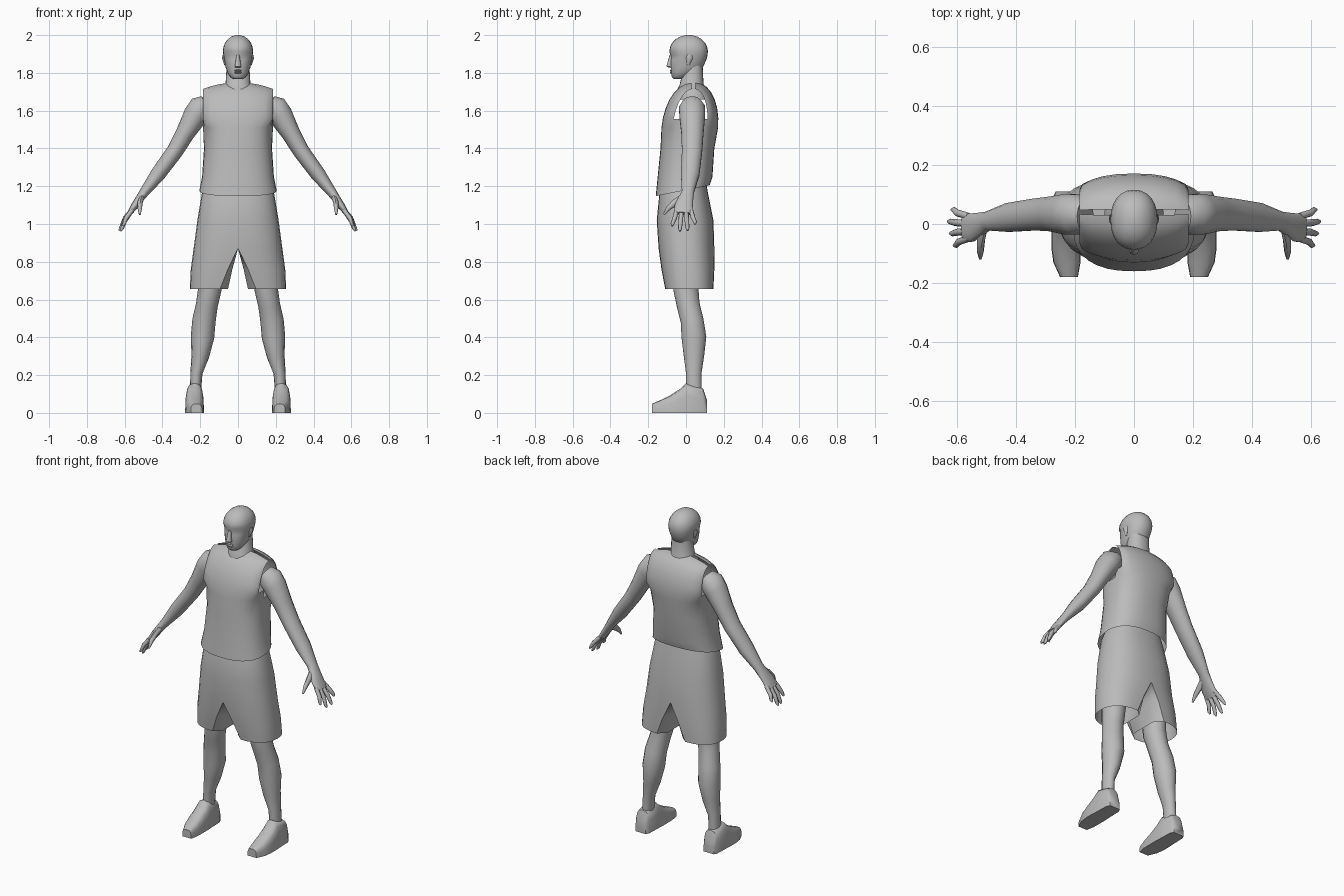
import bpy, bmesh
from math import sin, cos, pi, radians
from mathutils import Vector

cube = bpy.data.objects.get("Cube")
if cube:
    bpy.data.objects.remove(cube)

grey = bpy.data.materials.new("plain grey")
grey.use_nodes = True
grey.diffuse_color = (.5, .5, .5, 1)
grey.node_tree.nodes["Principled BSDF"].inputs["Base Color"].default_value = grey.diffuse_color


def power(value, exponent):
    return (1 if value >= 0 else -1) * abs(value) ** exponent


def oval(z, wide, front, back, sides=24, square=2.2):
    """Horizontal superellipse ring between a front and a back depth."""
    middle, depth = (front + back) / 2, (back - front) / 2
    angles = [2 * pi * i / sides for i in range(sides)]
    return [Vector((wide * power(cos(a), 2 / square), middle + depth * power(sin(a), 2 / square), z))
            for a in angles]


def half_oval(z, wide, front, back, gap=0):
    """Left half of a ring, closed by an inner wall at x = gap with rounded corners."""
    middle, depth = (front + back) / 2, (back - front) / 2
    edge = gap * 1.8
    angles = [pi * (i / 14 - .5) for i in range(15)]
    outer = [Vector((edge + (wide - edge) * max(cos(a), 0) ** .85, middle + depth * power(sin(a), .85), z))
             for a in angles]
    return outer + [Vector((gap, middle + depth * k, z)) for k in (.7, 0, -.7)]


def loft(name, rings, caps=True, mirror=False, drop=None):
    """Skin a list of rings; drop(face) tells which faces to leave open."""
    bm = bmesh.new()
    rows = [[bm.verts.new(point) for point in ring] for ring in rings]
    for low, high in zip(rows, rows[1:]):
        for i in range(len(low)):
            j = (i + 1) % len(low)
            bm.faces.new((low[i], low[j], high[j], high[i]))
    if caps:
        bm.faces.new(rows[0])
        bm.faces.new(rows[-1])
    if drop:
        bmesh.ops.delete(bm, geom=[face for face in bm.faces if drop(face)], context="FACES")
    bmesh.ops.remove_doubles(bm, verts=bm.verts, dist=.0005)
    bmesh.ops.recalc_face_normals(bm, faces=bm.faces)
    mesh = bpy.data.meshes.new(name)
    bm.to_mesh(mesh)
    bm.free()
    mesh.materials.append(grey)
    part = bpy.data.objects.new(name, mesh)
    bpy.context.collection.objects.link(part)
    if mirror:
        part.modifiers.new("mirror", "MIRROR")
    bpy.ops.object.select_all(action="DESELECT")
    part.select_set(True)
    bpy.context.view_layer.objects.active = part
    bpy.ops.object.shade_smooth_by_angle(angle=radians(50))


def station(x, y, z, thick, deep):
    """One stop along a limb: its centre and its two radii."""
    return Vector((x, y, z)), thick, deep


def limb(name, stations, sides=12):
    """Mirrored tube whose rings stand square to the path."""
    centres = [centre for centre, thick, deep in stations]
    rings = []
    for i, (centre, thick, deep) in enumerate(stations):
        along = (centres[min(i + 1, len(centres) - 1)] - centres[max(i - 1, 0)]).normalized()
        depth = Vector((0, 1, 0))
        depth = (depth - along * depth.dot(along)).normalized()
        side = along.cross(depth)
        angles = [2 * pi * k / sides for k in range(sides)]
        rings.append([centre + side * thick * cos(a) + depth * deep * sin(a) for a in angles])
    loft(name, rings, mirror=True)


# Sleeveless shirt: body rings, then an arched yoke clipped flat at the arm holes
shoulder, armpit, yoke_height = .185, 1.51, .24
hem = oval(z=1.18, wide=.205, front=-.16, back=.125, sides=32, square=2.4)
for point in hem:
    point.z += point.y / 5
rings = [hem,
         oval(z=1.25, wide=.19, front=-.15, back=.14, sides=32, square=2.4),
         oval(z=1.4, wide=.18, front=-.135, back=.15, sides=32, square=2.4)]
steps = 7
for step in range(steps + 1):
    turn = pi / 2 * step / steps
    middle, depth = .02 + .02 * sin(turn), .01 + .14 * cos(turn)
    ring = oval(armpit + yoke_height * sin(turn), .19 if step == 0 else .235,
                middle - depth, middle + depth, sides=32, square=2.4)
    for point in ring:
        point.x = max(-shoulder, min(shoulder, point.x))
        point.z -= .035 * sin(turn) * (point.x / shoulder) ** 2
    rings.append(ring)


def in_arm_hole(face):
    return (face.calc_center_median().z > armpit
            and all(abs(vert.co.x) > shoulder - .001 for vert in face.verts))


loft("sleeveless_shirt", rings, caps=False, drop=in_arm_hole)

# Shorts: a mirrored half that splits into legs below the crotch
loft("shorts", [
    half_oval(z=1.23, wide=.17, front=-.12, back=.105),
    half_oval(z=1.17, wide=.19, front=-.14, back=.115),
    half_oval(z=1.02, wide=.215, front=-.155, back=.145),
    half_oval(z=.87, wide=.235, front=-.145, back=.15),
    half_oval(z=.76, wide=.25, front=-.13, back=.15, gap=.03),
    half_oval(z=.655, wide=.255, front=-.11, back=.145, gap=.053),
], caps=False, mirror=True, drop=lambda face: all(vert.co.x < .0005 for vert in face.verts))

# Legs from inside the shorts to the ankles
limb("legs", [
    station(x=.13, y=0, z=.95, thick=.075, deep=.085),
    station(x=.15, y=0, z=.65, thick=.062, deep=.068),
    station(x=.165, y=.012, z=.57, thick=.058, deep=.062),
    station(x=.18, y=.032, z=.49, thick=.062, deep=.062),
    station(x=.188, y=.042, z=.4, thick=.062, deep=.067),
    station(x=.2, y=.042, z=.3, thick=.047, deep=.055),
    station(x=.22, y=.041, z=.21, thick=.032, deep=.042),
    station(x=.226, y=.042, z=.1, thick=.029, deep=.042),
], sides=14)


# Shoes: upright domed sections from heel to toe
def sole_section(y, wide, tall, x=.23):
    angles = [pi * i / 8 for i in range(9)]
    return [Vector((x + wide * power(cos(a), .6), y, tall * sin(a) ** .6 if 0 < a < pi else 0)) for a in angles]


loft("shoes", [
    sole_section(y=.11, wide=.035, tall=.07),
    sole_section(y=.09, wide=.045, tall=.13),
    sole_section(y=0, wide=.048, tall=.157),
    sole_section(y=-.03, wide=.05, tall=.128),
    sole_section(y=-.08, wide=.05, tall=.095),
    sole_section(y=-.13, wide=.046, tall=.07, x=.227),
    sole_section(y=-.18, wide=.03, tall=.048, x=.22),
], mirror=True)

# Arms from the shoulder down to the palm
limb("arms", [
    station(x=.165, y=.03, z=1.635, thick=.05, deep=.055),
    station(x=.195, y=.032, z=1.615, thick=.068, deep=.07),
    station(x=.225, y=.033, z=1.575, thick=.065, deep=.07),
    station(x=.28, y=.034, z=1.48, thick=.05, deep=.06),
    station(x=.335, y=.032, z=1.385, thick=.044, deep=.055),
    station(x=.425, y=.022, z=1.262, thick=.04, deep=.05),
    station(x=.495, y=.01, z=1.17, thick=.026, deep=.033),
    station(x=.52, y=0, z=1.135, thick=.022, deep=.04),
    station(x=.548, y=-.012, z=1.095, thick=.019, deep=.049),
    station(x=.575, y=-.014, z=1.055, thick=.013, deep=.05),
], sides=14)

# Fingers fan out from the edge of the palm
for order, finger in enumerate(("little", "ring", "middle", "index")):
    base, tip = .026 - .025 * order, .048 - .04 * order
    drop_to = .96 + .015 * (order - 1.6) ** 2
    reach = .632 - abs(tip) * .3
    limb(finger + "_fingers", [
        station(x=.56, y=base, z=1.075, thick=.012, deep=.012),
        station(x=reach / 2 + .288, y=(base + tip) / 2, z=(1.07 + drop_to) / 2, thick=.012, deep=.012),
        station(x=reach - .008, y=tip, z=drop_to + .012, thick=.009, deep=.01),
        station(x=reach, y=tip, z=drop_to, thick=.004, deep=.005),
    ], sides=8)
limb("thumbs", [
    station(x=.508, y=0, z=1.15, thick=.016, deep=.02),
    station(x=.518, y=-.055, z=1.115, thick=.014, deep=.019),
    station(x=.52, y=-.092, z=1.085, thick=.012, deep=.013),
    station(x=.52, y=-.117, z=1.05, thick=.005, deep=.005),
], sides=8)

# Neck
loft("neck", [
    oval(z=1.66, wide=.1, front=-.045, back=.12),
    oval(z=1.7, wide=.088, front=-.052, back=.11),
    oval(z=1.74, wide=.066, front=-.033, back=.093),
    oval(z=1.84, wide=.06, front=-.01, back=.088),
])

# Head: jaw and face rings, then a domed skull; the eye ring is pressed in at the sockets
eyes = oval(z=1.893, wide=.077, front=-.084, back=.114)
for point in eyes:
    if point.y < -.04 and abs(point.x) > .014:
        point.y += .01
rings = [oval(z=1.768, wide=.026, front=-.066, back=-.02),
         oval(z=1.778, wide=.04, front=-.075, back=.01),
         oval(z=1.8, wide=.055, front=-.079, back=.055),
         oval(z=1.83, wide=.066, front=-.081, back=.09),
         oval(z=1.87, wide=.073, front=-.082, back=.108), eyes]
for step in range(6):
    turn = pi / 2 * step / 5.5
    rings.append(oval(1.915 + .086 * sin(turn), .08 * cos(turn), .015 - .103 * cos(turn), .015 + .101 * cos(turn)))
loft("head", rings)

# Nose, lips and ears
loft("nose", [
    oval(z=1.828, wide=.014, front=-.092, back=-.07, sides=8),
    oval(z=1.834, wide=.017, front=-.104, back=-.07, sides=8),
    oval(z=1.895, wide=.008, front=-.087, back=-.07, sides=8),
])
for lip, height in (("lower_lip", 1.802), ("upper_lip", 1.812)):
    loft(lip, [oval(height + rise, wide=.022 - abs(rise), front=-.086 + abs(rise), back=-.06, sides=10)
               for rise in (-.005, 0, .005)])
limb("ears", [
    station(x=.066, y=.012, z=1.84, thick=.006, deep=.006),
    station(x=.077, y=.018, z=1.88, thick=.008, deep=.018),
    station(x=.077, y=.02, z=1.895, thick=.004, deep=.012),
], sides=8)
